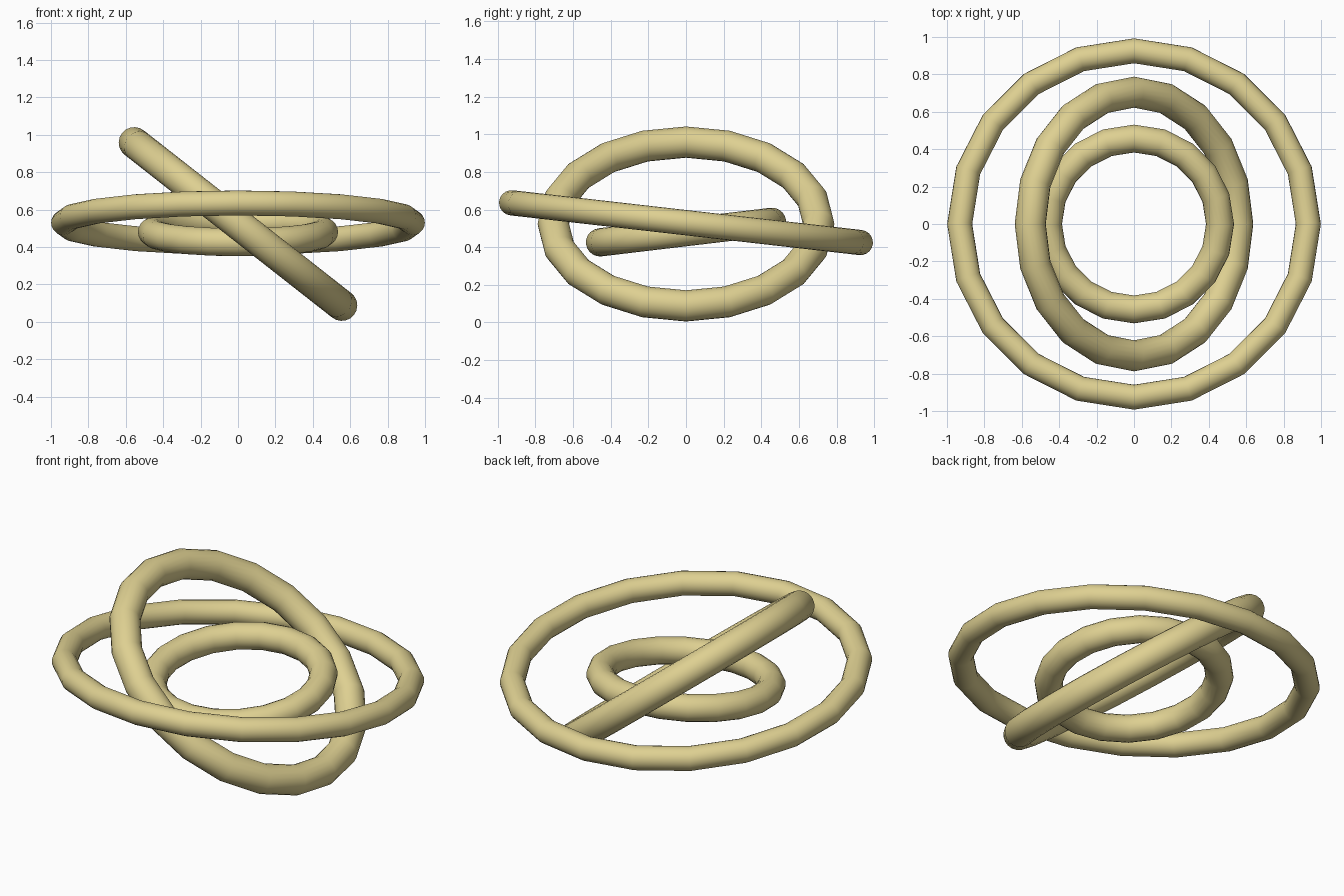
import bpy
from math import radians

cube = bpy.data.objects.get("Cube")
if cube:
    bpy.data.objects.remove(cube, do_unlink=True)

# Single pale gold colour shared by every ring
GOLD = (0.73, 0.63, 0.285, 1.0)
gold = bpy.data.materials.new("pale_gold")
gold.use_nodes = True
gold.diffuse_color = GOLD
gold.node_tree.nodes["Principled BSDF"].inputs["Base Color"].default_value = GOLD


def ring(name, radius, tube, height, tilt_x=0, tilt_y=0):
    """A twenty-sided ring with a round tube, tilted about its centre."""
    bpy.ops.mesh.primitive_torus_add(
        major_radius=radius, minor_radius=tube,
        major_segments=20, minor_segments=20,
        location=(0, 0, height),
        rotation=(radians(tilt_x), radians(tilt_y), 0))
    obj = bpy.context.object
    obj.name = obj.data.name = name
    obj.data.materials.append(gold)
    bpy.ops.object.shade_smooth_by_angle(angle=radians(40))
    return obj


# Three interlocking rings, from widest to narrowest
ring("outer_ring", 0.932, 0.067, 0.53, tilt_x=-6.5)
ring("middle_ring", 0.705, 0.083, 0.523, tilt_y=38.1)
ring("inner_ring", 0.46, 0.075, 0.48, tilt_x=6.8)
